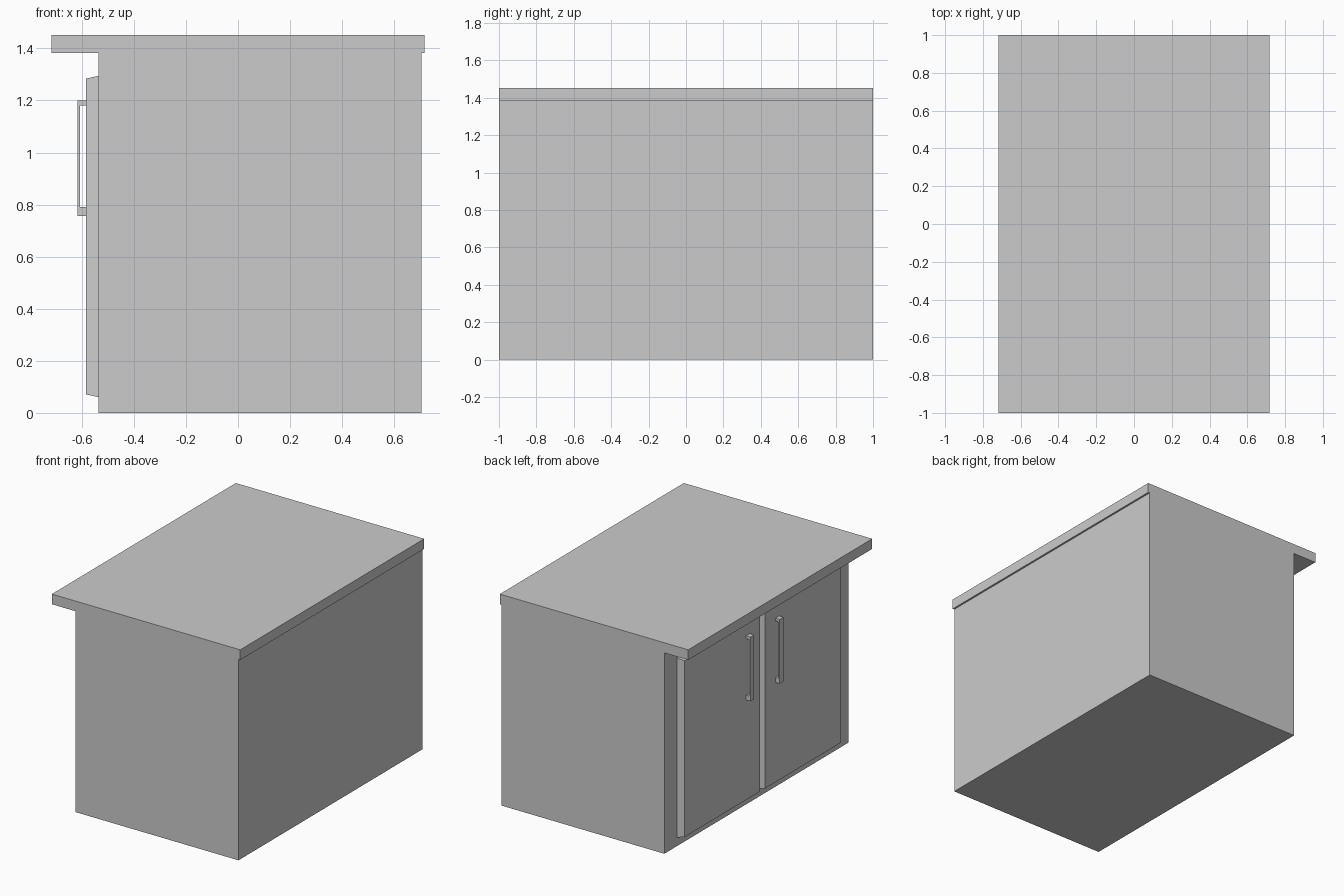
import bpy, bmesh

if "Cube" in bpy.data.objects:
    bpy.data.objects.remove(bpy.data.objects["Cube"])


def make_object(name, bm):
    bmesh.ops.recalc_face_normals(bm, faces=bm.faces)
    mesh = bpy.data.meshes.new(name)
    bm.to_mesh(mesh)
    bm.free()
    obj = bpy.data.objects.new(name, mesh)
    bpy.context.collection.objects.link(obj)
    return obj


def extrude_profile(name, points, y0, y1):
    """Extrude a closed x-z profile along y."""
    bm = bmesh.new()
    face = bm.faces.new([bm.verts.new((x, y0, z)) for x, z in points])
    out = bmesh.ops.extrude_face_region(bm, geom=[face])
    verts = [v for v in out["geom"] if isinstance(v, bmesh.types.BMVert)]
    bmesh.ops.translate(bm, verts=verts, vec=(0, y1 - y0, 0))
    return make_object(name, bm)


def door_panel(name, x_back, x_front, y0, y1, z0, z1, inset):
    """Box whose front face is slightly smaller than its back."""
    bm = bmesh.new()
    bmesh.ops.create_cube(bm, size=1)
    for v in bm.verts:
        front = v.co.x < 0
        d = inset if front else 0
        v.co = (x_front if front else x_back,
                y0 + d if v.co.y < 0 else y1 - d,
                z0 + d if v.co.z < 0 else z1 - d)
    return make_object(name, bm)


# Cabinet body with overhanging worktop, one continuous profile
extrude_profile("cabinet_body", [
    (-0.535, 0), (0.704, 0), (0.704, 1.382), (0.717, 1.382),
    (0.717, 1.452), (-0.717, 1.452), (-0.717, 1.382), (-0.535, 1.382)],
    -1, 1)

# U-shaped pull handle profile
handle = [(-0.583, 0.757), (-0.616, 0.757), (-0.616, 1.199), (-0.583, 1.199),
          (-0.583, 1.18), (-0.607, 1.18), (-0.607, 0.791), (-0.583, 0.791)]

# Doors and handles, mirrored about y = 0
for side, s in (("left", 1), ("right", -1)):
    ys = sorted((s * 0.016, s * 0.862))
    door_panel("door_" + side, -0.535, -0.584, *ys, 0.06, 1.295, 0.011)
    ys = sorted((s * 0.138, s * 0.18))
    extrude_profile("handle_" + side, handle, *ys)
